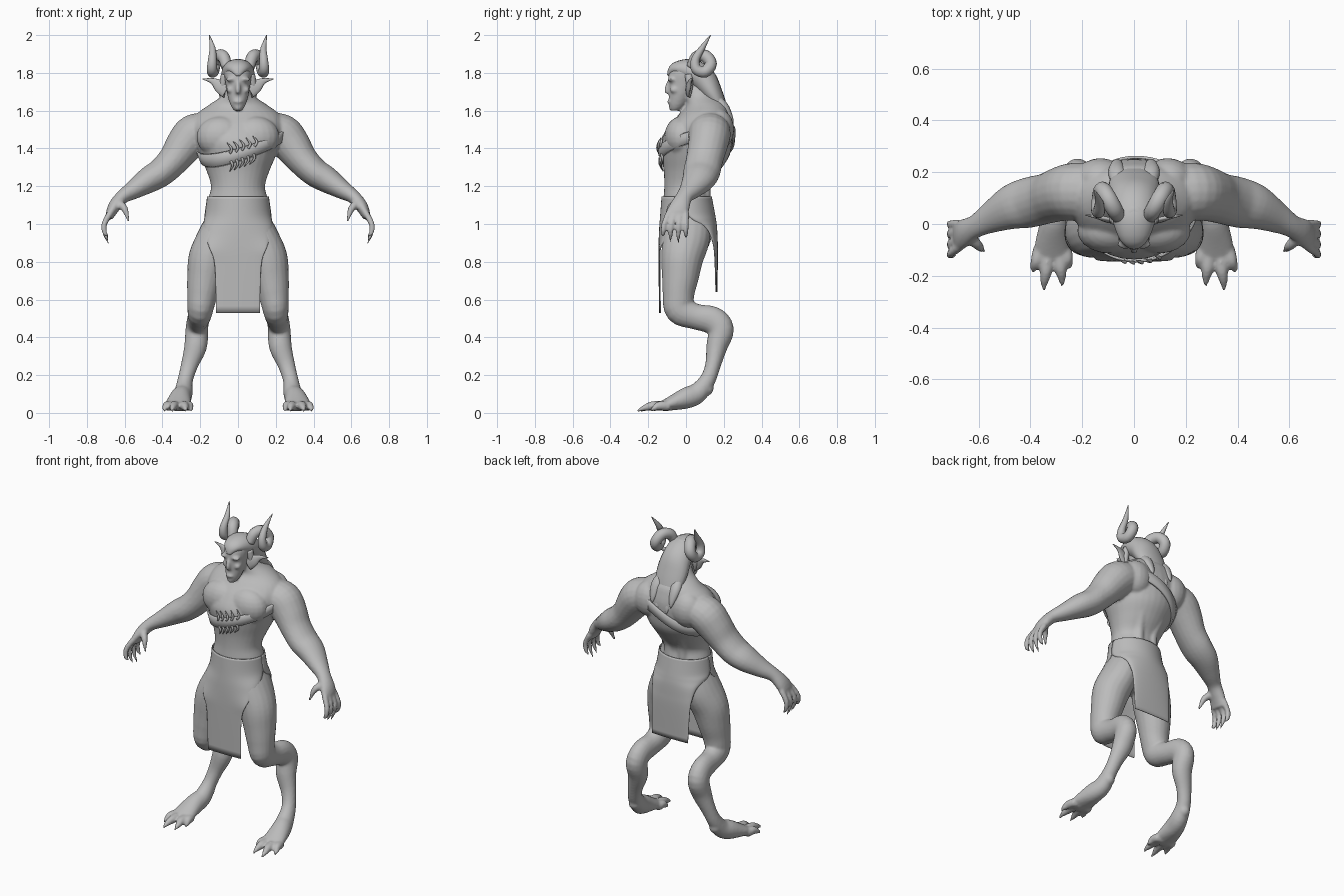
import bpy, bmesh, math
from mathutils import Vector, Matrix

grey = bpy.data.materials.new("stone_grey")
grey.diffuse_color = (0.5, 0.5, 0.5, 1)


def spline(rows, n=4):
    """Catmull-Rom through rows of numbers."""
    out = []
    for i in range(len(rows) - 1):
        p0, p1, p2 = rows[max(i - 1, 0)], rows[i], rows[i + 1]
        p3 = rows[min(i + 2, len(rows) - 1)]
        for k in range(n):
            t = k / n
            out.append([0.5 * (2 * b + (c - a) * t + (2 * a - 5 * b + 4 * c - d) * t * t
                               + (3 * b - a - 3 * c + d) * t ** 3)
                        for a, b, c, d in zip(p0, p1, p2, p3)])
    return out + [list(rows[-1])]


def tube(bm, rows, ref, s=1, axis=None, n=4, seg=20):
    """Closed loft of ellipses; rows are x, y, z, radius across ref, radius along ref."""
    rows = spline(rows, n)
    pts = [Vector((s * r[0], r[1], r[2])) for r in rows]
    rings = []
    for i, r in enumerate(rows):
        t = Vector(axis) if axis else (pts[min(i + 1, len(pts) - 1)] - pts[max(i - 1, 0)]).normalized()
        v = Vector(ref)
        v = (v - t * v.dot(t)).normalized()
        u = t.cross(v)
        a, b = max(r[3], 0.002), max(r[4], 0.002)
        rings.append([bm.verts.new(pts[i] + u * a * math.cos(q) + v * b * math.sin(q))
                      for q in (2 * math.pi * k / seg for k in range(seg))])
    for p, q in zip(rings, rings[1:]):
        for k in range(seg):
            bm.faces.new((p[k], p[(k + 1) % seg], q[(k + 1) % seg], q[k]))
    bm.faces.new(rings[0][::-1])
    bm.faces.new(rings[-1])


def taper(bm, pts, radii, s=1, ref=(0, 1, 0), seg=10):
    tube(bm, [(*p, r, r) for p, r in zip(pts, radii)], ref, s, seg=seg)


def ball(bm, c, r):
    bmesh.ops.create_uvsphere(bm, u_segments=20, v_segments=12, radius=1,
                              matrix=Matrix.Translation(c) @ Matrix.Diagonal((*r, 1)))


def finish(name, bm):
    bmesh.ops.recalc_face_normals(bm, faces=bm.faces)
    me = bpy.data.meshes.new(name)
    bm.to_mesh(me)
    bm.free()
    me.materials.append(grey)
    me.polygons.foreach_set("use_smooth", [True] * len(me.polygons))
    ob = bpy.data.objects.new(name, me)
    bpy.context.collection.objects.link(ob)
    return ob


X, Y, Z = (1, 0, 0), (0, 1, 0), (0, 0, 1)

# body: torso and neck
TORSO = [(0, .02, .88, .10, .10), (0, .01, .95, .16, .13), (0, .01, 1.05, .166, .135),
         (0, .005, 1.13, .158, .125), (0, .005, 1.2, .143, .12), (0, .03, 1.28, .166, .148),
         (0, .05, 1.36, .2, .18), (0, .055, 1.44, .225, .19), (0, .08, 1.52, .24, .17),
         (0, .10, 1.58, .22, .138), (0, .11, 1.63, .155, .108), (0, .08, 1.68, .085, .085),
         (0, .04, 1.74, .055, .06)]
body = bmesh.new()
tube(body, TORSO, Y, axis=Z, seg=32)

# body: head, nose, mouth, chin
tube(body, [(0, -.058, 1.6, .022, .022), (0, -.046, 1.63, .04, .045), (0, -.03, 1.68, .056, .06),
            (0, -.012, 1.74, .066, .08), (0, 0, 1.8, .072, .092), (0, .015, 1.85, .06, .07),
            (0, .02, 1.87, .03, .04)], Y, axis=Z)
taper(body, [(0, -.085, 1.765), (0, -.1, 1.72), (0, -.098, 1.69)], [.009, .014, .013], ref=X)
ball(body, (0, -.087, 1.648), (.026, .014, .009))
ball(body, (0, -.077, 1.615), (.02, .014, .014))

for s in (1, -1):
    # body: brow, cheek, chest, shoulder blade, back muscle
    ball(body, (s * .034, -.078, 1.765), (.032, .02, .011))
    ball(body, (s * .042, -.06, 1.71), (.02, .025, .018))
    ball(body, (s * .09, -.025, 1.46), (.13, .09, .11))
    ball(body, (s * .13, .17, 1.5), (.1, .085, .11))
    tube(body, [(.05, .1, 1.14, .03, .03), (.05, .105, 1.22, .03, .03), (.065, .15, 1.32, .035, .04),
                (.08, .19, 1.42, .04, .05)], X, s)
    # body: arm and palm
    tube(body, [(.15, .12, 1.5, .09, .11), (.23, .125, 1.475, .108, .112),
                (.285, .115, 1.415, .1, .105), (.34, .098, 1.34, .084, .098),
                (.405, .083, 1.275, .076, .098), (.47, .066, 1.235, .07, .088),
                (.55, .026, 1.183, .051, .062), (.61, -.008, 1.145, .037, .045),
                (.65, -.03, 1.10, .034, .052), (.672, -.045, 1.06, .027, .058),
                (.68, -.05, 1.03, .018, .054)], Y, s)
    # body: fingers and thumb
    for y, low in ((-.1, .94), (-.067, .905), (-.033, .895), (.0, .925)):
        taper(body, [(.675, y * .9, 1.06), (.708, y * 1.15, 1.0), (.705, y * 1.22, .95), (.685, y * 1.22, low)],
              [.018, .0155, .0125, .005], s)
    taper(body, [(.635, -.05, 1.11), (.6, -.085, 1.08), (.578, -.108, 1.01)], [.024, .019, .005], s)
    # body: leg with raised hock and long foot
    tube(body, [(.085, .01, 1.02, .12, .085), (.12, 0, .92, .125, .1), (.155, -.02, .82, .112, .107),
                (.175, -.03, .72, .098, .095), (.19, -.04, .62, .083, .08),
                (.2, -.03, .545, .08, .068), (.205, .05, .51, .068, .06),
                (.212, .14, .49, .074, .058), (.218, .185, .44, .069, .06),
                (.225, .163, .35, .056, .06), (.258, .142, .25, .041, .045),
                (.28, .112, .17, .043, .041), (.29, .06, .105, .054, .05),
                (.305, 0, .078, .056, .058), (.315, -.08, .05, .038, .068),
                (.32, -.13, .034, .026, .066)], X, s)
    ball(body, (s * .284, .108, .13), (.036, .038, .04))
    # body: toes and claws
    for x0, x1, y1 in ((.268, .25, -.175), (.29, .278, -.243), (.33, .347, -.26), (.362, .388, -.19)):
        taper(body, [(x0, -.09, .035), ((x0 + x1) / 2, -.09 + (y1 + .09) * .5, .038),
                     (x1, y1 * .85 - .01, .022), (x1, y1, .008)], [.027, .025, .014, .004], s, ref=X)

# fuse the body parts into one smooth skin
ob = finish("body", body)
m = ob.modifiers.new("fuse", 'REMESH')
m.mode = 'VOXEL'
m.voxel_size = 0.008
m.use_smooth_shade = True
m = ob.modifiers.new("soften", 'SMOOTH')
m.factor = 0.5
m.iterations = 4

# hair: cap with a peak, mane and hanging locks
bm = bmesh.new()
tube(bm, [(0, -.095, 1.785, .006, .01), (0, -.06, 1.82, .034, .055), (0, .02, 1.81, .066, .084),
          (0, .09, 1.765, .07, .092), (0, .14, 1.69, .055, .1), (0, .185, 1.61, .036, .085),
          (0, .215, 1.54, .02, .05)], X)
for x, z in ((-.066, 1.52), (-.035, 1.475), (0, 1.42), (.035, 1.475), (.066, 1.52)):
    tube(bm, [(x * .8, .15, 1.67, .025, .03), (x, .2, z + .1, .026, .034), (x, .236, z + .04, .014, .02),
              (x, .25, z, .002, .003)], X, seg=12)
for s in (1, -1):
    taper(bm, [(.068, .015, 1.79), (.08, .02, 1.73), (.075, .02, 1.67)], [.022, .018, .003], s)
finish("hair", bm)

for s in (1, -1):
    side = "left" if s > 0 else "right"
    # curled horn
    bm = bmesh.new()
    taper(bm, [(.06, .03, 1.83), (.075, .055, 1.882), (.1, .1, 1.89), (.122, .132, 1.848),
               (.132, .1, 1.806), (.138, .055, 1.82), (.136, .05, 1.87), (.135, .085, 1.93),
               (.152, .13, 2.0)], [.028, .032, .033, .032, .031, .028, .023, .016, .002], s, ref=X, seg=14)
    finish(side + "_horn", bm)
    # pointed ear
    bm = bmesh.new()
    tube(bm, [(.06, .01, 1.71, .045, .012), (.095, .015, 1.73, .036, .011),
              (.135, .025, 1.757, .016, .008), (.188, .035, 1.768, .002, .002)], Y, s, seg=12)
    finish(side + "_ear", bm)


def cloth(name, rows):
    """Half-round panel; rows are z, half width, middle y, edge y."""
    bm, cols, grid = bmesh.new(), 24, []
    for z, hw, ym, ye in spline(rows, 5):
        ang = [math.pi * (k / cols - .5) for k in range(cols + 1)]
        grid.append([bm.verts.new((hw * math.sin(a), ye + (ym - ye) * math.cos(a), z)) for a in ang])
    for p, q in zip(grid, grid[1:]):
        for k in range(cols):
            bm.faces.new((p[k], p[k + 1], q[k + 1], q[k]))
    ob = finish(name, bm)
    m = ob.modifiers.new("thickness", 'SOLIDIFY')
    m.thickness = 0.005
    m.offset = 0


# loincloth
cloth("front_loincloth", [(1.145, .161, -.127, .005), (1.05, .173, -.134, .005), (.97, .181, -.14, -.06),
                          (.88, .152, -.143, -.13), (.78, .122, -.143, -.137), (.53, .115, -.14, -.135)])
cloth("back_loincloth", [(1.145, .161, .134, .005), (1.06, .173, .15, .005), (1.02, .174, .157, .04),
                         (.98, .153, .162, .105), (.92, .14, .165, .135), (.84, .132, .167, .15),
                         (.64, .125, .163, .158)])

PROFILE = spline(TORSO, 4)


def surf(ang, z, off):
    """Point just outside the torso."""
    for p, q in zip(PROFILE, PROFILE[1:]):
        if p[2] <= z <= q[2]:
            f = (z - p[2]) / (q[2] - p[2])
            y, rx, ry = (p[i] + (q[i] - p[i]) * f for i in (1, 3, 4))
            return Vector(((rx + off) * math.cos(ang), y + (ry + off) * math.sin(ang), z))


def strap_z(a):
    return 1.41 + (.06 + .06 * max(0, math.sin(a))) * math.cos(a) + .045 * math.sin(a)


# diagonal chest strap
bm, N, loops = bmesh.new(), 72, []
for k in range(N):
    a = 2 * math.pi * k / N
    loops.append([bm.verts.new(surf(a, strap_z(a) + dz, off))
                  for dz, off in ((-.036, .004), (-.03, .014), (.03, .014), (.036, .004))])
for k in range(N):
    p, q = loops[k], loops[(k + 1) % N]
    for j in range(4):
        bm.faces.new((p[j], p[(j + 1) % 4], q[(j + 1) % 4], q[j]))
finish("chest_strap", bm)

# fangs fixed along the strap
bm = bmesh.new()
for x in (-.04, -.01, .02, .05, .08):
    a = -math.acos(x / .21)
    z = strap_z(a)
    for d in (1, -1):
        taper(bm, [surf(a, z + d * .02, .012), surf(a + .04, z + d * .045, .014), surf(a - .06, z + d * .075, .008)],
              [.007, .007, .002], ref=X, seg=8)
finish("strap_fangs", bm)
